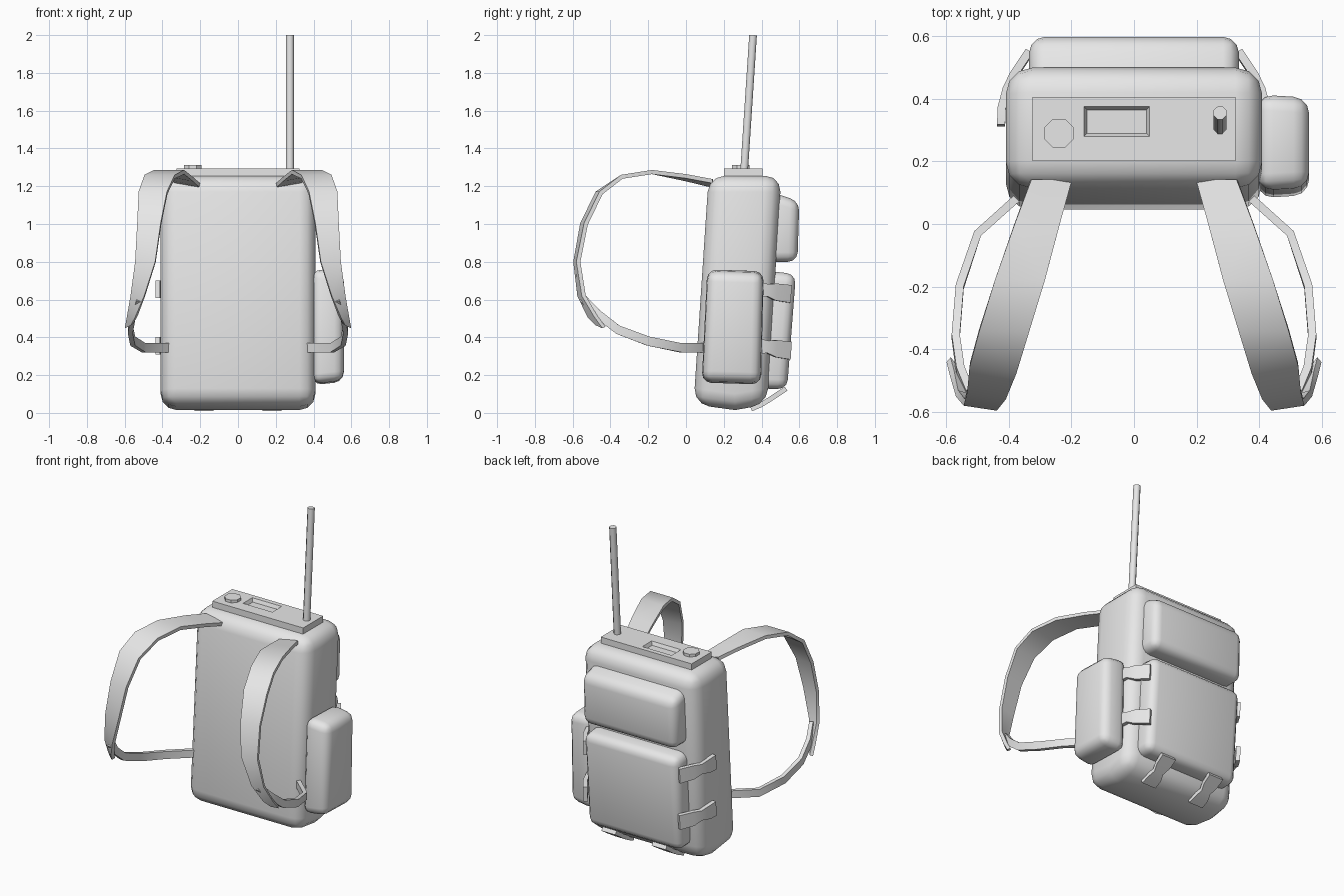
import bpy, bmesh, math
from mathutils import Vector, Matrix

if "Cube" in bpy.data.objects:
    bpy.data.objects.remove(bpy.data.objects["Cube"], do_unlink=True)

grey = bpy.data.materials.new("light_grey")
grey.use_nodes = True
grey.diffuse_color = (0.8, 0.8, 0.8, 1)
grey.node_tree.nodes["Principled BSDF"].inputs["Base Color"].default_value = (0.8, 0.8, 0.8, 1)


def finish(bm, name, angle=40):
    """Turn a bmesh into a named, coloured, smooth-by-angle object."""
    bmesh.ops.recalc_face_normals(bm, faces=bm.faces)
    mesh = bpy.data.meshes.new(name)
    bm.to_mesh(mesh)
    bm.free()
    mesh.materials.append(grey)
    ob = bpy.data.objects.new(name, mesh)
    bpy.context.collection.objects.link(ob)
    bpy.ops.object.select_all(action='DESELECT')
    ob.select_set(True)
    bpy.context.view_layer.objects.active = ob
    bpy.ops.object.shade_smooth_by_angle(angle=math.radians(angle))
    return ob


def padded_block(name, profile, x0, x1, bevel, outer_scale=1.0):
    """Side profile of (y, z) points stretched from x0 to x1, with rounded edges."""
    bm = bmesh.new()
    n = len(profile)
    cy = sum(p[0] for p in profile) / n
    cz = sum(p[1] for p in profile) / n
    a = [bm.verts.new((x0, y, z)) for y, z in profile]
    b = [bm.verts.new((x1, cy + (y - cy) * outer_scale, cz + (z - cz) * outer_scale))
         for y, z in profile]
    bm.faces.new(a)
    bm.faces.new(b)
    for i in range(n):
        j = (i + 1) % n
        bm.faces.new((a[i], a[j], b[j], b[i]))
    bmesh.ops.recalc_face_normals(bm, faces=bm.faces)
    sharp = [e for e in bm.edges if e.calc_face_angle() > math.radians(25)]
    bmesh.ops.bevel(bm, geom=sharp, offset=bevel, segments=3, profile=0.5,
                    affect='EDGES', clamp_overlap=True)
    return finish(bm, name)


def band(name, rows, thick, side=1):
    """Loft a flat strap through rows of (centre, half width vector)."""
    bm = bmesh.new()
    rows = [(Vector(c), Vector(h)) for c, h in rows]
    loops = []
    for i, (c, h) in enumerate(rows):
        t = rows[min(i + 1, len(rows) - 1)][0] - rows[max(i - 1, 0)][0]
        n = t.cross(h).normalized() * thick / 2
        pts = (c - h - n, c + h - n, c + h + n, c - h + n)
        loops.append([bm.verts.new((p.x * side, p.y, p.z)) for p in pts])
    for p, q in zip(loops, loops[1:]):
        for k in range(4):
            m = (k + 1) % 4
            bm.faces.new((p[k], p[m], q[m], q[k]))
    bm.faces.new(loops[0])
    bm.faces.new(loops[-1])
    return finish(bm, name)


def rod(name, start, end, radius, sides):
    start, end = Vector(start), Vector(end)
    d = end - start
    bm = bmesh.new()
    turn = d.to_track_quat('Z', 'Y').to_matrix().to_4x4()
    bmesh.ops.create_cone(bm, cap_ends=True, segments=sides, radius1=radius,
                          radius2=radius, depth=d.length,
                          matrix=Matrix.Translation((start + end) / 2) @ turn
                          @ Matrix.Rotation(math.pi / sides, 4, 'Z'))
    return finish(bm, name, 50 if sides > 8 else 46)


# Main bag and the pockets on its back and left side
padded_block("main_bag", [(0.04, 0.045), (0.26, 0.015), (0.43, 0.045),
                          (0.505, 1.255), (0.12, 1.255)], -0.41, 0.41, 0.085)
padded_block("upper_back_pocket", [(0.42, 0.80), (0.59, 0.80), (0.60, 1.12), (0.42, 1.18)],
             -0.335, 0.335, 0.05)
padded_block("lower_back_pocket", [(0.36, 0.13), (0.535, 0.125), (0.582, 0.735), (0.40, 0.755)],
             -0.335, 0.335, 0.05)
padded_block("side_pouch", [(0.08, 0.155), (0.40, 0.145), (0.415, 0.755), (0.11, 0.765)],
             0.395, 0.56, 0.05, 0.94)

# Control panel with a sunken window
bm = bmesh.new()
bmesh.ops.create_cube(bm, size=1, matrix=Matrix.Translation((0, 0.304, 1.267))
                      @ Matrix.Diagonal((0.65, 0.204, 0.055, 1)))
for co, no in (((-0.16, 0, 0), (1, 0, 0)), ((0.05, 0, 0), (1, 0, 0)),
               ((0, 0.28, 0), (0, 1, 0)), ((0, 0.375, 0), (0, 1, 0))):
    bmesh.ops.bisect_plane(bm, geom=bm.verts[:] + bm.edges[:] + bm.faces[:],
                           plane_co=co, plane_no=no)
bm.normal_update()
window = [f for f in bm.faces if f.normal.z > 0.9
          and (f.calc_center_median().xy - Vector((-0.055, 0.3275))).length < 0.02]
bmesh.ops.inset_region(bm, faces=window, thickness=0.014, depth=-0.022)
finish(bm, "control_panel", 20)
rod("panel_knob", (-0.24, 0.29, 1.28), (-0.24, 0.29, 1.312), 0.05, 8).data.shade_flat()
rod("antenna", (0.275, 0.307, 1.27), (0.275, 0.355, 2.0), 0.022, 8)

# Shoulder straps and the thin straps that return to the bag
shoulder = [
    ((0.265, 0.14, 1.215), (0.065, 0, 0.012)),
    ((0.31, 0.0, 1.245), (0.072, 0, 0.008)),
    ((0.365, -0.18, 1.275), (0.08, 0, 0)),
    ((0.415, -0.34, 1.25), (0.08, 0, 0)),
    ((0.45, -0.46, 1.165), (0.075, 0.01, 0)),
    ((0.47, -0.54, 1.0), (0.062, 0.01, 0)),
    ((0.49, -0.578, 0.8), (0.053, 0.008, 0)),
    ((0.53, -0.553, 0.62), (0.036, 0.012, 0)),
    ((0.56, -0.495, 0.51), (0.022, 0.018, 0)),
    ((0.577, -0.452, 0.46), (0.016, 0.018, -0.008)),
]
lower = [
    ((0.355, 0.10, 0.345), (0, 0, 0.024)),
    ((0.50, -0.03, 0.345), (0, 0, 0.024)),
    ((0.557, -0.20, 0.38), (0, 0.005, 0.024)),
    ((0.57, -0.36, 0.44), (0, 0.008, 0.022)),
    ((0.555, -0.47, 0.525), (0, 0.014, 0.018)),
    ((0.525, -0.545, 0.605), (0, 0.016, 0.014)),
]
for label, s in (("left", 1), ("right", -1)):
    band(label + "_shoulder_strap", shoulder, 0.022, s)
    band(label + "_lower_strap", lower, 0.026, s)
    # Pinched pocket straps on the sides and underneath
    for level, z in (("upper", 0.64), ("lower", 0.34)):
        band(f"{label}_{level}_pocket_strap", [
            ((0.425, 0.315, z + 0.015), (0, 0.003, 0.047)),
            ((0.423, 0.37, z + 0.013), (0, 0.003, 0.045)),
            ((0.407, 0.43, z + 0.01), (0, 0.003, 0.032)),
            ((0.385, 0.475, z), (0, 0.003, 0.045)),
            ((0.335, 0.55, z - 0.01), (0, 0.003, 0.047))], 0.026, s)
    band(label + "_bottom_pocket_strap", [
        ((0.18, 0.345, 0.021), (0.05, 0, 0)),
        ((0.18, 0.395, 0.042), (0.048, 0, 0)),
        ((0.18, 0.435, 0.066), (0.033, 0, 0)),
        ((0.18, 0.475, 0.092), (0.048, 0, 0)),
        ((0.18, 0.53, 0.128), (0.05, 0, 0))], 0.026, s)
